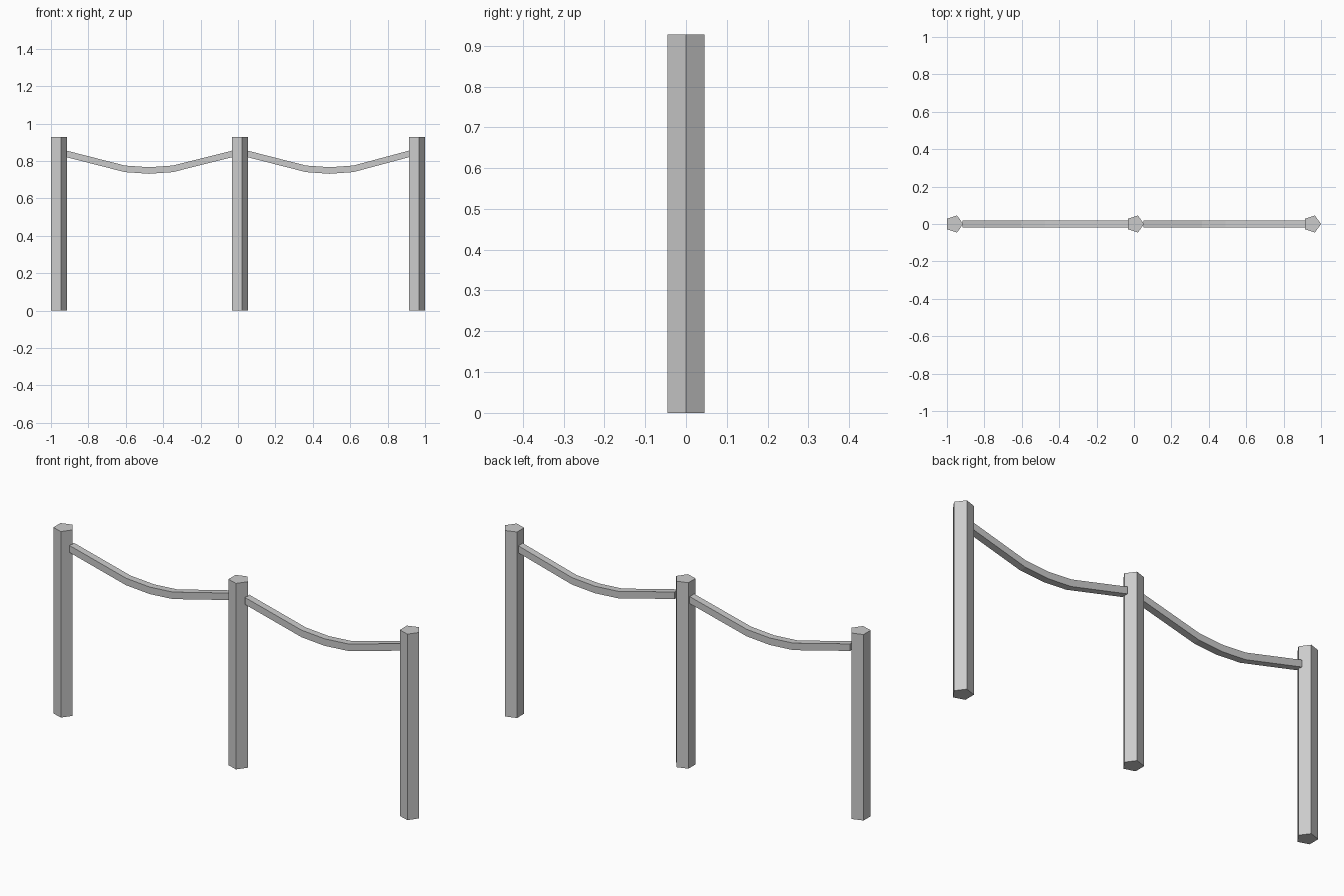
import bpy, bmesh, math

if "Cube" in bpy.data.objects:
    bpy.data.objects.remove(bpy.data.objects["Cube"])

R = 0.048      # post radius
H = 0.928      # post height


def make_object(name, bm):
    bmesh.ops.recalc_face_normals(bm, faces=bm.faces)
    mesh = bpy.data.meshes.new(name)
    bm.to_mesh(mesh)
    bm.free()
    ob = bpy.data.objects.new(name, mesh)
    bpy.context.collection.objects.link(ob)
    return ob


# Five-sided post with one corner pointing to +x
def post(name, x):
    bm = bmesh.new()
    ring = [bm.verts.new((x + R * math.cos(i * math.tau / 5),
                          R * math.sin(i * math.tau / 5), 0)) for i in range(5)]
    base = bm.faces.new(ring)
    top = bmesh.ops.extrude_face_region(bm, geom=[base], use_keep_orig=True)["geom"]
    bmesh.ops.translate(bm, vec=(0, 0, H),
                        verts=[g for g in top if isinstance(g, bmesh.types.BMVert)])
    return make_object(name, bm)


# Sagging square rope swept through a few path points
def rope(name, path, half=0.0175):
    bm = bmesh.new()
    rings = []
    for x, z in path:
        rings.append([bm.verts.new((x, sy * half, z + sz * half))
                      for sy, sz in ((-1, -1), (1, -1), (1, 1), (-1, 1))])
    for a, b in zip(rings, rings[1:]):
        for i in range(4):
            j = (i + 1) % 4
            bm.faces.new((a[i], a[j], b[j], b[i]))
    bm.faces.new(rings[0])
    bm.faces.new(rings[-1])
    return make_object(name, bm)


# Posts
for name, x in (("left_post", -0.961), ("middle_post", 0.006), ("right_post", 0.952)):
    post(name, x)

# Ropes
for name, xs in (("left_rope", (-0.918, -0.605, -0.475, -0.348, -0.03)),
                 ("right_rope", (0.050, 0.363, 0.490, 0.617, 0.915))):
    rope(name, list(zip(xs, (0.838, 0.758, 0.749, 0.758, 0.838))))
